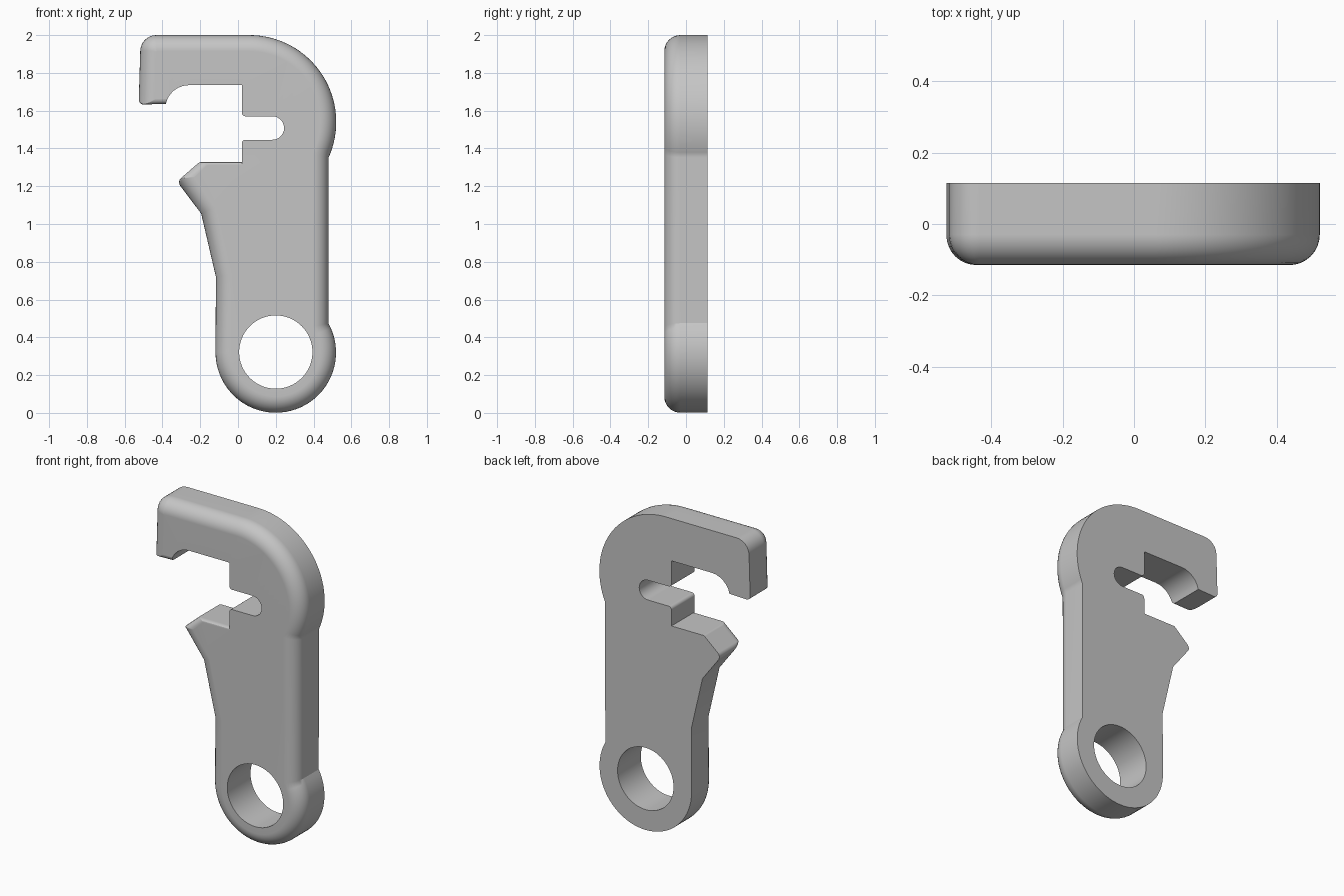
import bpy
import bmesh
from math import sin, cos, tan, radians, sqrt, pi
from mathutils import Vector

cube = bpy.data.objects.get("Cube")
if cube:
    bpy.data.objects.remove(cube, do_unlink=True)

HALF = 0.115       # half thickness of the plate
BIG = 0.085        # front edge rounding on the outside
STEPS = 8          # rounding steps
CORNER = 6         # segments in a rounded corner


def arc(cx, cz, r, start, end, count, edge):
    """Points along an arc: (x, z, corner radius, rounding of the next edge)."""
    points = []
    for i in range(count + 1):
        a = radians(start + (end - start) * i / count)
        points.append((cx + r * cos(a), cz + r * sin(a), 0, edge))
    return points


# Outline, counter-clockwise from the front
outline = [(-0.515, 2.0, 0.085, BIG), (-0.526, 1.632, 0.025, 0.025)]      # hook
mouth = arc(-0.26, 1.61, 0.125, 168, 90, 6, 0)
outline += mouth + [(0.02, 1.735, 0, 0), (0.02, 1.57, 0.02, 0)]            # mouth
outline += arc(0.182, 1.508, 0.062, 90, -90, 14, 0)                      # slot
outline += [(0.02, 1.446, 0.02, 0), (0.02, 1.327, 0, 0.015)]
outline += [(-0.205, 1.327, 0.02, 0.04), (-0.323, 1.225, 0.03, BIG),       # lower jaw
            (-0.195, 1.055, 0, BIG), (-0.117, 0.72, 0, BIG)]
outline += arc(0.2, 0.32, 0.319, 180, 389, 40, BIG)                      # eye end
outline += arc(0.06, 1.54, 0.46, -24, 90, 32, BIG)                       # shoulder


def inset(edge, depth):
    """How far a rounded edge is pulled in at a depth behind the front."""
    if depth >= edge:
        return 0.0
    return edge - sqrt(edge ** 2 - (edge - depth) ** 2)


def section(depth):
    """Outline of the plate at a depth behind the front face."""
    result = []
    n = len(outline)
    for i in range(n):
        before, here, after = outline[i - 1], outline[i], outline[(i + 1) % n]
        p = Vector(here[:2])
        d1 = (p - Vector(before[:2])).normalized()
        d2 = (Vector(after[:2]) - p).normalized()
        o1, o2 = inset(before[3], depth), inset(here[3], depth)
        n1 = Vector((-d1.y, d1.x))
        # Meet the two shifted neighbouring edges
        cross = d1.x * d2.y - d1.y * d2.x
        if abs(cross) < 0.001:
            q = p + n1 * o1
        else:
            q = p + (d2 * o1 - d1 * o2) / cross
        if not here[2]:
            result.append(q)
            continue
        # Round the corner, with less radius further in
        r = max(here[2] - max(o1, o2), 0.003)
        turn = d1.angle(d2)
        side = 1 if cross > 0 else -1
        centre = q - d1 * r * tan(turn / 2) + n1 * r * side
        for k in range(CORNER + 1):
            a = turn * k / CORNER
            result.append(centre + (d1 * sin(a) - n1 * side * cos(a)) * r)
    return result


def ring(bm, points, y):
    return [bm.verts.new((p.x, y, p.y)) for p in points]


def bridge(bm, a, b):
    for i in range(len(a)):
        j = (i + 1) % len(a)
        bm.faces.new((a[i], a[j], b[j], b[i]))


def loop_edges(bm, loop):
    return [bm.edges.get((loop[i - 1], loop[i])) for i in range(len(loop))]


bm = bmesh.new()
# Outer wall with rounded front
depths = [BIG * (1 - cos(pi / 2 * i / STEPS)) for i in range(STEPS + 1)] + [2 * HALF]
rings = [ring(bm, section(d), d - HALF) for d in depths]
for a, b in zip(rings, rings[1:]):
    bridge(bm, a, b)

# Round hole through the eye end
circle = [Vector(p[:2]) for p in arc(0.2, 0.322, 0.194, 0, 360, 64, 0)[:-1]]
holes = [ring(bm, circle, y) for y in (-HALF, HALF)]
bridge(bm, holes[1], holes[0])

# Flat front and back
for outer, hole in ((rings[0], holes[0]), (rings[-1], holes[1])):
    bmesh.ops.triangle_fill(bm, use_beauty=True,
                            edges=loop_edges(bm, outer) + loop_edges(bm, hole))
bmesh.ops.recalc_face_normals(bm, faces=bm.faces)

mesh = bpy.data.meshes.new("hook_plate")
bm.to_mesh(mesh)
bm.free()
plate = bpy.data.objects.new("hook_plate", mesh)
bpy.context.collection.objects.link(plate)

# Grey material
grey = bpy.data.materials.new("plain_grey")
grey.use_nodes = True
colour = (0.56, 0.56, 0.56, 1)
grey.diffuse_color = colour
grey.node_tree.nodes["Principled BSDF"].inputs["Base Color"].default_value = colour
mesh.materials.append(grey)

# Smooth shading with crisp edges and flat faces
bpy.ops.object.select_all(action='DESELECT')
plate.select_set(True)
bpy.context.view_layer.objects.active = plate
bpy.ops.object.shade_smooth_by_angle(angle=radians(25))
weighted = plate.modifiers.new("flat_face_normals", 'WEIGHTED_NORMAL')
weighted.keep_sharp = True
